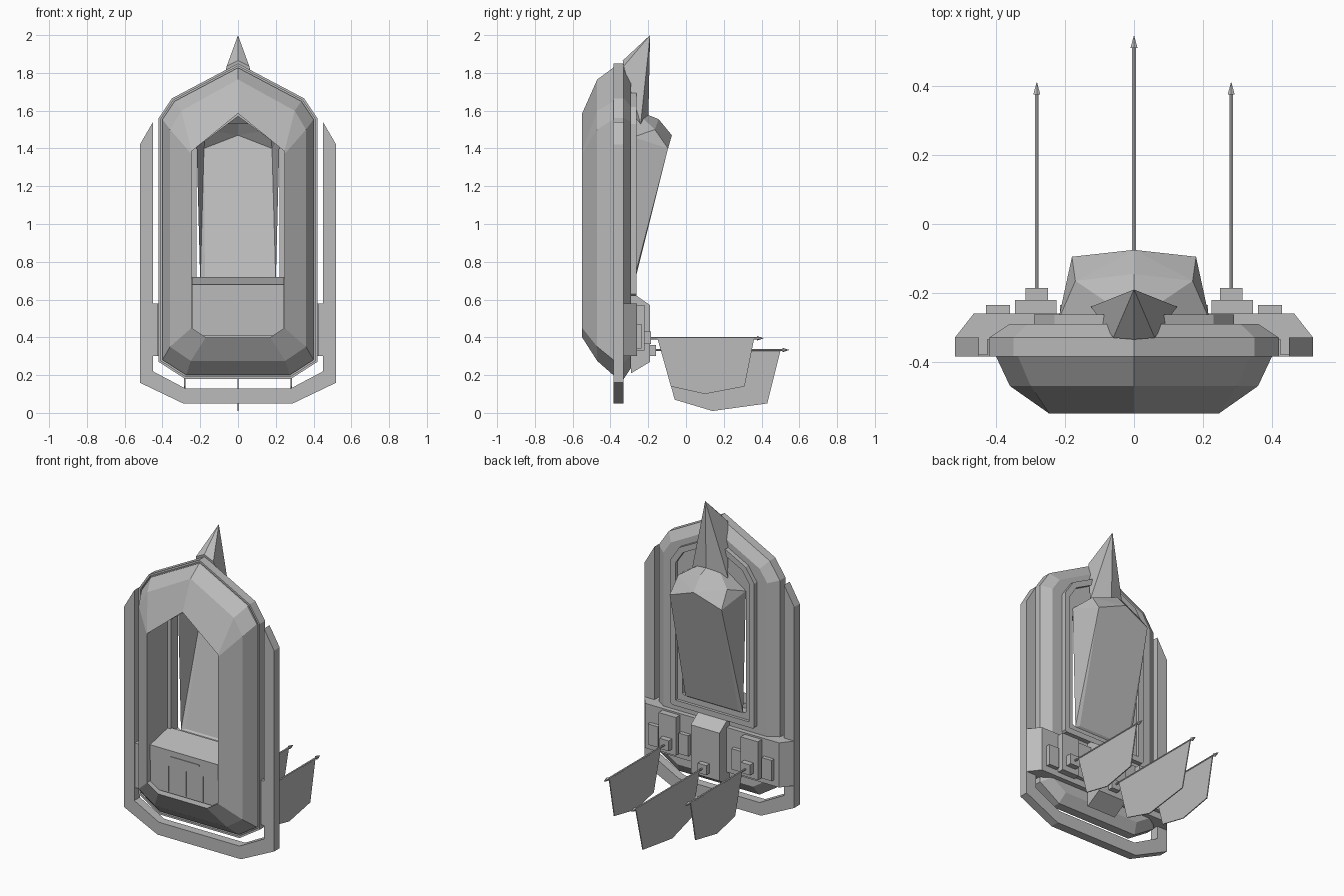
import bpy, bmesh, math
from mathutils import Vector, Matrix

if "Cube" in bpy.data.objects:
    bpy.data.objects.remove(bpy.data.objects["Cube"], do_unlink=True)

GREY = (0.5, 0.5, 0.5, 1)
metal = bpy.data.materials.new("plain_grey")
metal.use_nodes = True
metal.diffuse_color = GREY
metal.node_tree.nodes["Principled BSDF"].inputs["Base Color"].default_value = GREY


def finish(name, bm):
    bmesh.ops.recalc_face_normals(bm, faces=bm.faces[:])
    mesh = bpy.data.meshes.new(name)
    bm.to_mesh(mesh)
    bm.free()
    mesh.materials.append(metal)
    obj = bpy.data.objects.new(name, mesh)
    bpy.context.collection.objects.link(obj)
    return obj


def mirror(half):
    """Close a right-hand outline (apex first) across x = 0."""
    return half + [(-x, z) for x, z in reversed(half) if x > 0]


def inset(pts, d):
    """Offset a closed outline inward with mitred corners."""
    out = []
    for i, p in enumerate(pts):
        p = Vector(p)
        a = (p - Vector(pts[i - 1])).normalized()
        b = (Vector(pts[(i + 1) % len(pts)]) - p).normalized()
        n = Vector((a.y + b.y, -a.x - b.x)).normalized()
        p = p + n * d / n.dot(Vector((a.y, -a.x)))
        out.append((p.x, p.y))
    return out


def loft(name, rings):
    """Skin a chain of (outline, y) rings, leaving both ends open."""
    bm = bmesh.new()
    loops = [[bm.verts.new((x, y, z)) for x, z in pts] for pts, y in rings]
    for r, s in zip(loops, loops[1:]):
        for i in range(len(r)):
            j = (i + 1) % len(r)
            bm.faces.new((r[i], r[j], s[j], s[i]))
    return finish(name, bm)


def prism(name, pts, axis, lo, hi):
    """Extrude a 2D outline along x (yz outline) or y (xz outline)."""
    bm = bmesh.new()
    place = (lambda p, t: (t, p[0], p[1])) if axis == "x" else (lambda p, t: (p[0], t, p[1]))
    a = [bm.verts.new(place(p, lo)) for p in pts]
    b = [bm.verts.new(place(p, hi)) for p in pts]
    bm.faces.new(a)
    bm.faces.new(b)
    for i in range(len(a)):
        j = (i + 1) % len(a)
        bm.faces.new((a[i], a[j], b[j], b[i]))
    return finish(name, bm)


def block(name, x, y, z):
    return prism(name, [(y[0], z[0]), (y[1], z[0]), (y[1], z[1]), (y[0], z[1])], "x", *x)


def hull(name, points, open_front=False):
    """Convex solid from right-hand points mirrored in x."""
    bm = bmesh.new()
    for x, y, z in points:
        for s in ((1, -1) if x else (1,)):
            bm.verts.new((s * x, y, z))
    bmesh.ops.convex_hull(bm, input=bm.verts[:])
    bmesh.ops.dissolve_limit(bm, angle_limit=0.02, verts=bm.verts[:], edges=bm.edges[:])
    bm.normal_update()
    if open_front:
        front = [f for f in bm.faces if f.normal.y < -0.99]
        bmesh.ops.delete(bm, geom=front, context="FACES")
    return finish(name, bm)


def spar(name, x, z, y0, y1, r0, r1):
    bm = bmesh.new()
    turn = Matrix.Translation((x, (y0 + y1) / 2, z)) @ Matrix.Rotation(-math.pi / 2, 4, "X")
    bmesh.ops.create_cone(bm, cap_ends=True, segments=6, radius1=r0, radius2=r1,
                          depth=y1 - y0, matrix=turn)
    return finish(name, bm)


# Main hull: recess, bevelled front shell, grooved rim and stepped back
rim = mirror([(0, 1.85), (.35, 1.665), (.42, 1.56), (.42, .27), (.28, .18)])
mid = mirror([(0, 1.765), (.30, 1.6), (.36, 1.5), (.36, .35), (.25, .275)])
mouth = mirror([(0, 1.585), (.246, 1.385), (.246, 1.37), (.246, .45), (.17, .40)])
hole = mirror([(0, 1.57), (.22, 1.41), (.22, 1.38), (.22, .70), (.2, .69)])
plate = mirror([(0, 1.74), (.23, 1.62), (.29, 1.53), (.29, .63), (.28, .62)])
shell, lip, back = inset(rim, .02), inset(rim, .012), inset(rim, .06)
panel = inset(plate, .035)
loft("hull", [(hole, -.28), (hole, -.35), (mouth, -.35), (mouth, -.55), (mid, -.47),
              (shell, -.385), (shell, -.365), (lip, -.365), (lip, -.385), (rim, -.385),
              (rim, -.33), (back, -.29), (plate, -.29), (plate, -.262),
              (panel, -.262), (panel, -.28), (hole, -.28)])

# Console inside the recess, with door strips
prism("console", [(-.52, .41), (-.52, .68), (-.34, .72), (-.34, .41)], "x", -.243, .243)
block("console_shelf", (-.243, .243), (-.526, -.50), (.58, .68))
block("console_slot", (-.1, .1), (-.53, -.52), (.635, .645))
for x in (-.12, 0, .12):
    block("door_strip", (x - .006, x + .006), (-.526, -.51), (.42, .58))

# Hollow rear pod
hull("rear_pod", [(.18, -.095, 1.40), (0, -.075, 1.47), (.175, -.27, .70), (0, -.145, 1.555),
                  (.17, -.165, 1.5), (.22, -.28, 1.46), (0, -.28, 1.61), (.2, -.28, .69)],
     open_front=True)

# Crest spike
hull("crest_spike", [(0, -.19, 2), (.06, -.33, 1.835), (0, -.335, 1.865), (.05, -.30, 1.6),
                     (.125, -.24, 1.53), (0, -.2, 1.53)])

# Outer U-shaped frame
outer = [(.45, 1.54), (.52, 1.42), (.52, .16), (.29, .05)]
inner = [(-.45, .22), (-.28, .13), (.28, .13), (.45, .22)]
prism("outer_frame", mirror(outer) + inner, "y", -.385, -.33)

# Rear band joining hull and frame
hull("rear_band", [(x, y, z) for z in (.30, .58)
                   for x, y in ((.52, -.385), (.52, -.33), (.465, -.26))
                   if y > -.38] + [(.52, -.335, .30), (.52, -.335, .58)])
for s in (-1, 1):
    block("frame_bracket", sorted((s * .425, s * .52)), (-.38, -.33), (.30, .58))

# Machinery boxes on the band
prism("centre_box", [(-.29, .64), (-.19, .57), (-.19, .27), (-.29, .21)], "x", -.10, .10)
block("centre_mount", (-.03, .03), (-.20, -.158), (.30, .36))
for s in (-1, 1):
    def side(name, x0, x1, y, z):
        block(name, sorted((s * x0, s * x1)), (-.29, y), z)
    side("side_box", .225, .345, -.22, (.33, .57))
    side("side_mount", .25, .315, -.185, (.365, .43))
    side("outer_box", .36, .43, -.235, (.34, .47))
    side("inner_box", .15, .215, -.235, (.34, .47))

# Masts, tips and hanging sails
big = [(-.13, .33), (.50, .33), (.43, .05), (.14, .01), (-.06, .07)]
small = [(-.15, .39), (.36, .39), (.31, .14), (.10, .10), (-.08, .14)]
for x, z, start, end, sail in ((0, .333, -.17, .545, big), (.282, .395, -.19, .41, small),
                               (-.282, .395, -.19, .41, small)):
    spar("mast", x, z, start, end - .03, .006, .006)
    spar("mast_tip", x, z, end - .035, end, .012, .001)
    prism("sail", sail, "x", x - .003, x + .003)
